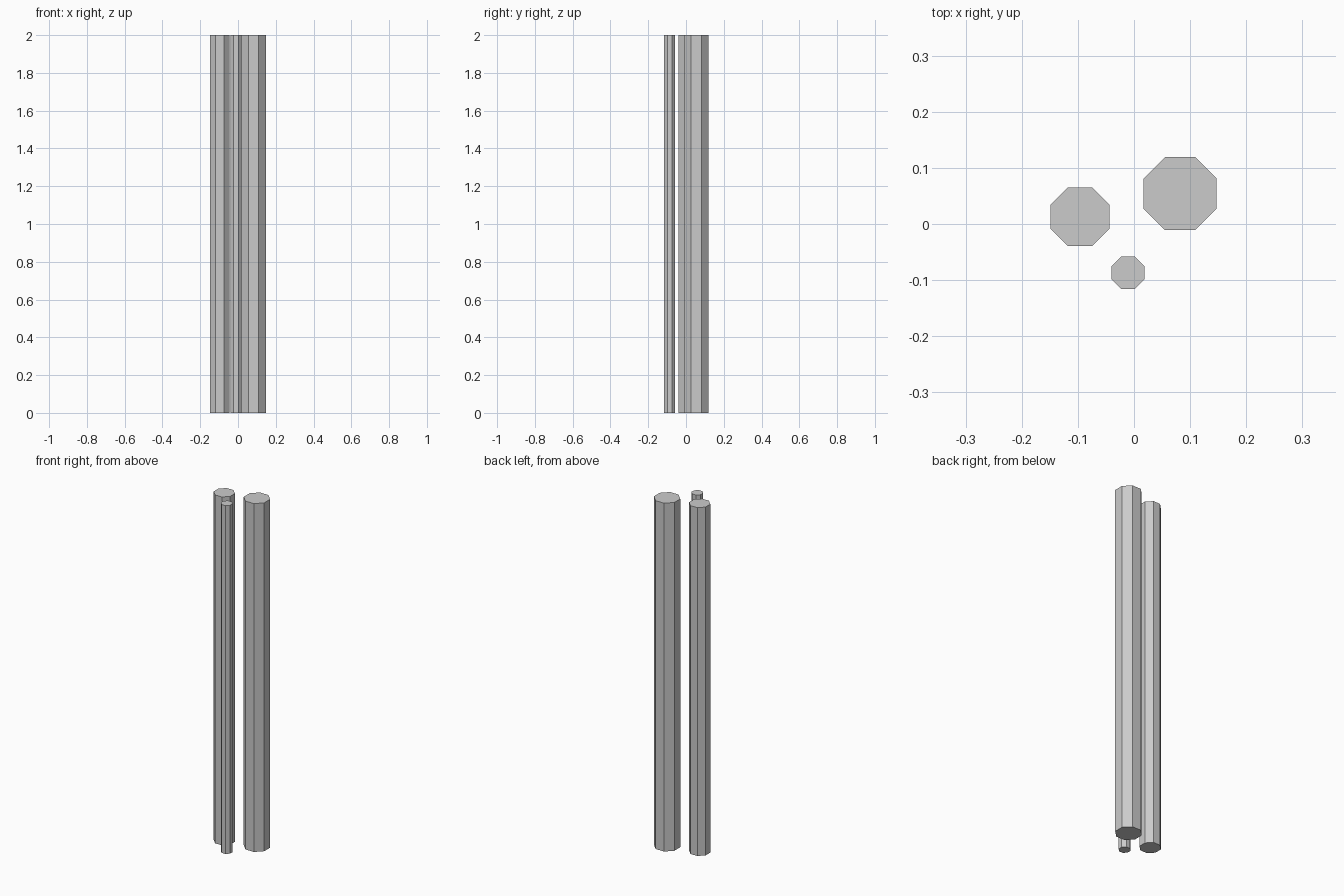
import bpy, math

if "Cube" in bpy.data.objects:
    bpy.data.objects.remove(bpy.data.objects["Cube"])

HEIGHT = 2.0
SIDES = 8


def octagonal_pole(name, x, y, apothem):
    # flat sides face the axes, so turn by half a segment
    bpy.ops.mesh.primitive_cylinder_add(
        vertices=SIDES, radius=apothem / math.cos(math.pi / SIDES),
        depth=HEIGHT, location=(x, y, HEIGHT / 2),
        rotation=(0, 0, math.pi / SIDES))
    pole = bpy.context.object
    pole.name = name
    bpy.ops.object.transform_apply(location=False, rotation=True, scale=True)
    return pole


# three separate upright stems of different thickness
octagonal_pole("thick_stem", 0.0822, 0.0542, 0.0650)
octagonal_pole("medium_stem", -0.0962, 0.0130, 0.0523)
octagonal_pole("thin_stem", -0.0107, -0.0870, 0.0292)
